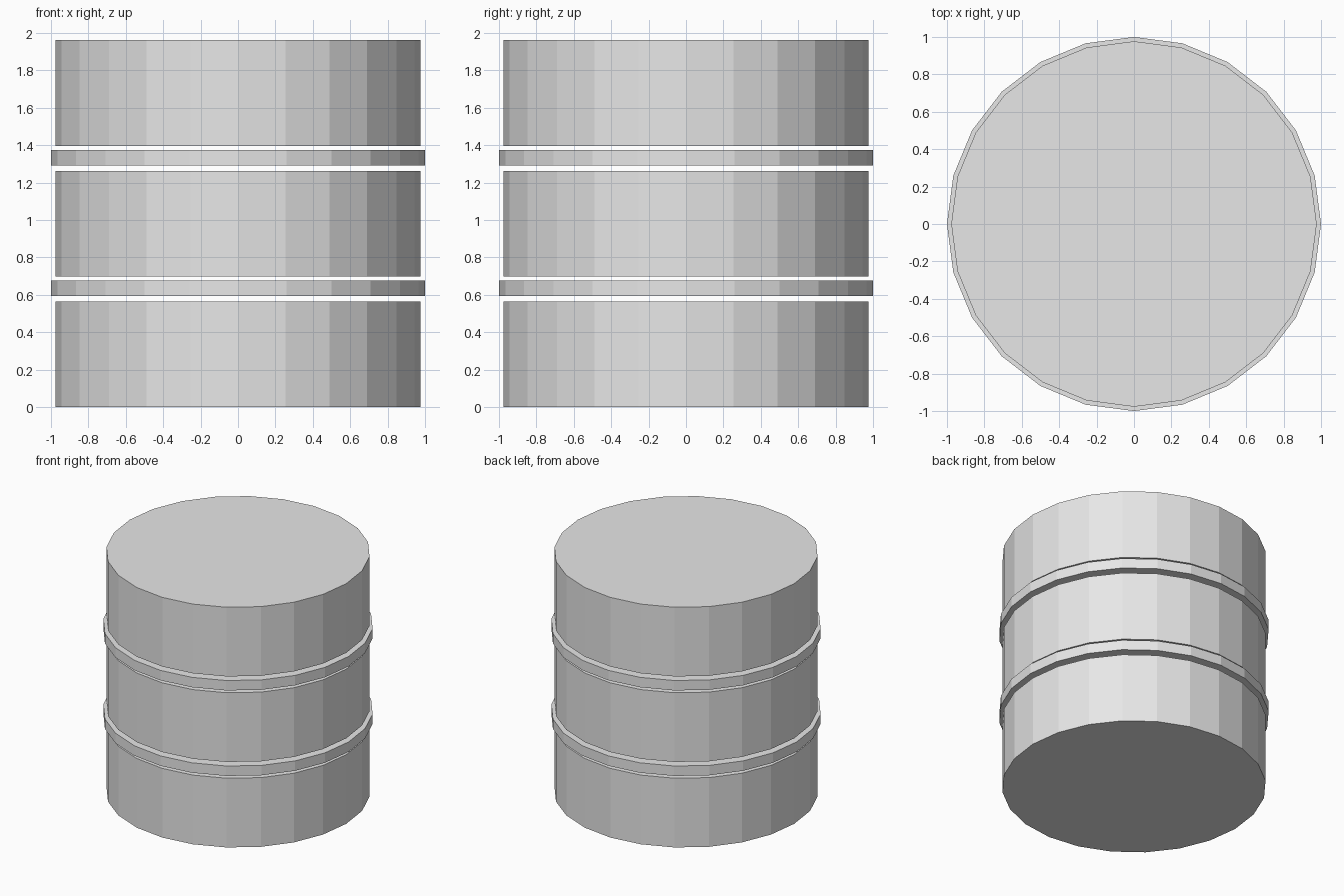
import bpy

if "Cube" in bpy.data.objects:
    bpy.data.objects.remove(bpy.data.objects["Cube"])

SIDES = 24
DRUM_R, DRUM_H = 0.977, 0.565
BAND_R, BAND_H = 1.0, 0.081
PITCH = 0.698          # spacing from one drum to the next
BAND_Z = 0.5945        # underside of the first band

grey = bpy.data.materials.new("light_grey")
grey.diffuse_color = (0.8, 0.8, 0.8, 1)
grey.use_nodes = True
grey.node_tree.nodes["Principled BSDF"].inputs["Base Color"].default_value = grey.diffuse_color


def disc(name, radius, height, bottom):
    """Flat-faced closed cylinder resting at the given height."""
    bpy.ops.mesh.primitive_cylinder_add(
        vertices=SIDES, radius=radius, depth=height,
        location=(0, 0, bottom + height / 2))
    ob = bpy.context.object
    ob.name = name
    ob.data.materials.append(grey)


# Three thick drum sections
for i, part in enumerate(("lower", "middle", "upper")):
    disc(part + "_drum", DRUM_R, DRUM_H, i * PITCH)

# Two thin, slightly wider bands floating in the gaps between them
for i, part in enumerate(("lower", "upper")):
    disc(part + "_band", BAND_R, BAND_H, BAND_Z + i * PITCH)
